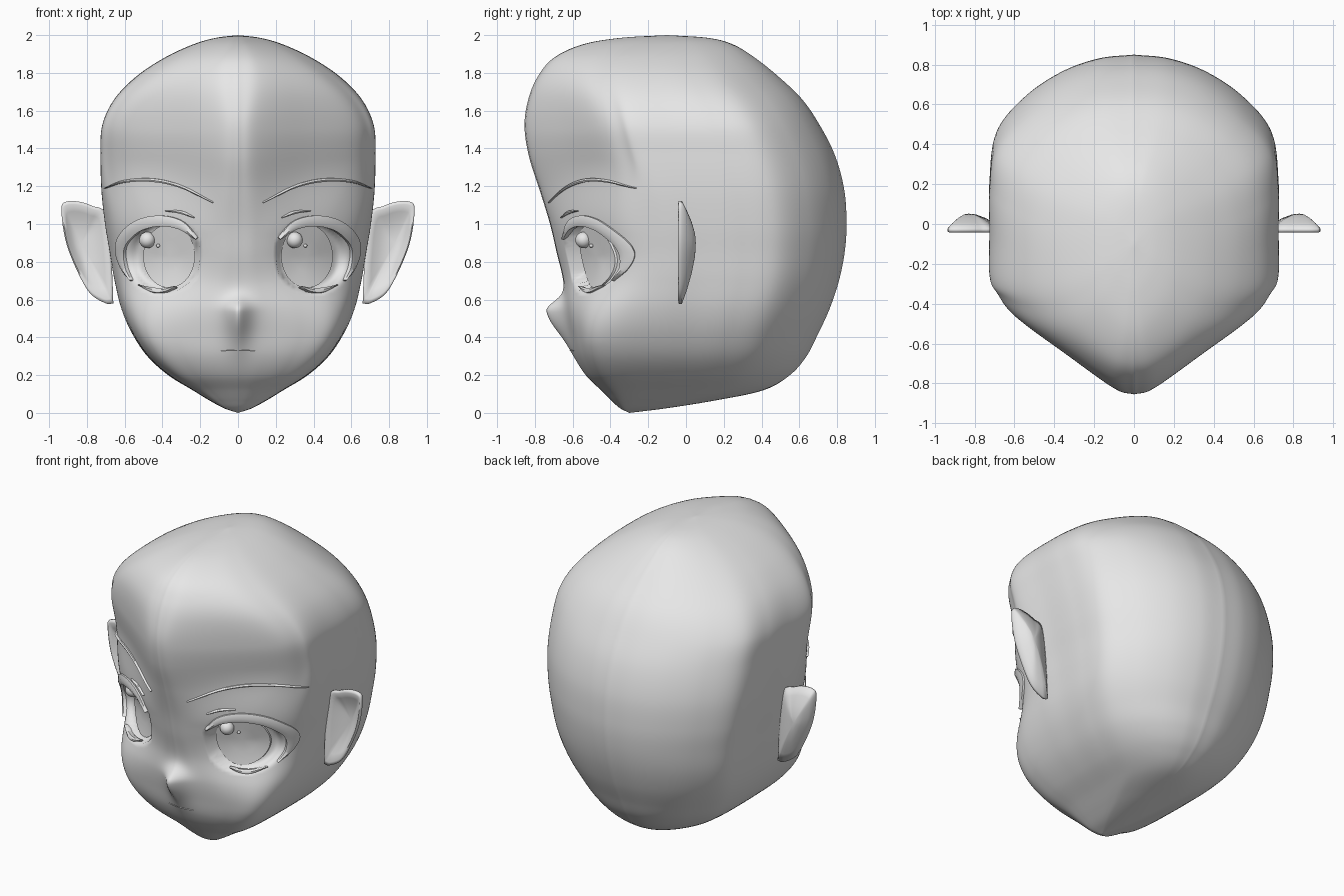
import bpy, bmesh, math
from mathutils import Vector
from mathutils.bvhtree import BVHTree

if "Cube" in bpy.data.objects:
    bpy.data.objects.remove(bpy.data.objects["Cube"])

clay = bpy.data.materials.new("light_grey")
clay.use_nodes = True
GREY = (0.8, 0.8, 0.8, 1)
clay.diffuse_color = GREY
clay.node_tree.nodes["Principled BSDF"].inputs["Base Color"].default_value = GREY


def spline(points, steps):
    """Smooth curve through points of any dimension."""
    p = [Vector(q) for q in points]
    p = [2 * p[0] - p[1]] + p + [2 * p[-1] - p[-2]]
    out = []
    for a, b, c, d in zip(p, p[1:], p[2:], p[3:]):
        for i in range(steps):
            t = i / steps
            out.append(b + (c - a) * t / 2 + (a - 2.5 * b + 2 * c - d / 2) * t * t
                       + (1.5 * (b - c) + (d - a) / 2) * t ** 3)
    return out + [p[-2]]


def smoothstep(lo, hi, v):
    t = min(1, max(0, (v - lo) / (hi - lo)))
    return t * t * (3 - 2 * t)


def finish(name, bm, angle):
    bmesh.ops.remove_doubles(bm, verts=bm.verts, dist=0.0002)
    bmesh.ops.recalc_face_normals(bm, faces=bm.faces)
    mesh = bpy.data.meshes.new(name)
    bm.to_mesh(mesh)
    bm.free()
    mesh.materials.append(clay)
    ob = bpy.data.objects.new(name, mesh)
    bpy.context.collection.objects.link(ob)
    bpy.ops.object.select_all(action='DESELECT')
    ob.select_set(True)
    bpy.context.view_layer.objects.active = ob
    bpy.ops.object.shade_smooth_by_angle(angle=math.radians(angle))


def loft(bm, rings):
    rows = [[bm.verts.new(co) for co in ring] for ring in rings]
    n = len(rows[0])
    for a, b in zip(rows, rows[1:]):
        for i in range(n):
            j = (i + 1) % n
            bm.faces.new((a[i], a[j], b[j], b[i]))
    return rows


# Head levels: height, front, back, half width
levels = spline([
    (0, -.3, -.3, 0), (.025, -.35, -.1, .075), (.065, -.395, .15, .15),
    (.12, -.45, .41, .24), (.2, -.53, .55, .37), (.3, -.585, .638, .48),
    (.42, -.615, .7, .56), (.55, -.64, .76, .615), (.7, -.65, .81, .65),
    (.85, -.685, .84, .675), (1, -.72, .85, .7), (1.18, -.775, .838, .72),
    (1.36, -.832, .79, .725), (1.52, -.855, .71, .717), (1.66, -.835, .615, .655),
    (1.78, -.785, .49, .54), (1.88, -.7, .365, .39), (1.95, -.55, .25, .24),
    (1.985, -.35, .12, .12), (2, -.1, -.1, 0)], 9)

# Half outlines seen from above: share of width, share of depth
rear = [(1, .37), (1, .5), (1, .64), (.955, .77), (.76, .873),
        (.51, .947), (.25, .988), (0, 1)]
brow_shape = spline([(0, 0), (.14, .02), (.49, .135), (.83, .25), (.95, .32)] + rear, 10)
eye_shape = spline([(0, 0), (.14, .008), (.35, .047), (.7, .145), (.92, .245)] + rear, 10)
jaw_shape = spline([(0, 0), (.28, .008), (.6, .033), (.87, .078), (.97, .18)] + rear, 10)
arc = [math.pi * i / 12 for i in range(13)]
round_shape = spline([(math.sin(a), .5 - .5 * math.cos(a)) for a in arc], 10)


def head_point(level, i, side):
    z, front, back, width = level
    s = jaw_shape[i].lerp(eye_shape[i], smoothstep(.35, .85, z))
    s = s.lerp(brow_shape[i], smoothstep(.95, 1.35, z))
    # Rounded crown and rounded back of the jaw
    s = s.lerp(round_shape[i], .65 * smoothstep(1.5, 1.9, z))
    s = s.lerp(round_shape[i], .35 * smoothstep(40, 70, i) * (1 - smoothstep(.15, .7, z)))
    x, y = width * s.x, front + (back - front) * s.y
    if y < 0:
        # Nose tip
        tall = .065 if z > .54 else .16
        y -= .1 * math.exp(-(abs(x) / .07) ** 1.6 - ((z - .54) / tall) ** 2)
    return Vector((side * x, y, z))


bm = bmesh.new()
last = len(eye_shape) - 1
loft(bm, [[head_point(lv, i, 1) for i in range(last + 1)] +
          [head_point(lv, i, -1) for i in range(last - 1, 0, -1)] for lv in levels])
bmesh.ops.remove_doubles(bm, verts=bm.verts, dist=0.0002)
bmesh.ops.recalc_face_normals(bm, faces=bm.faces)
skin = BVHTree.FromBMesh(bm)


def on_face(x, z, lift=0.0):
    hit, normal, _, _ = skin.ray_cast(Vector((x, -2, z)), Vector((0, 1, 0)))
    if normal.y > 0:
        normal = -normal
    return hit + normal * lift


# Hollow eye sockets: steep inner wall, sloping outer wall
SOCKET = .07
for v in bm.verts:
    if v.co.y < 0:
        x = abs(v.co.x)
        r = abs((x - .405) / .2) ** 2.3 + abs((v.co.z - .825) / .185) ** 2.3
        v.co.y += SOCKET * smoothstep(0, .15 + .75 * smoothstep(.4, .58, x), 1 - r)
finish("head", bm, 60)


def strip(name, path, lift, side):
    """Raised band on the face; path rows are x, z, half thickness."""
    pts = spline(path, 8)
    rings = []
    for k, p in enumerate(pts):
        d = pts[min(k + 1, len(pts) - 1)] - pts[max(k - 1, 0)]
        n = Vector((-d.y, d.x)).normalized() * p.z
        lo, hi, mid = (p.x - n.x, p.y - n.y), (p.x + n.x, p.y + n.y), (p.x, p.y)
        ring = [on_face(*lo, -.02), on_face(*lo, lift * .7), on_face(*mid, lift),
                on_face(*hi, lift * .5), on_face(*hi, -.02)]
        rings.append([Vector((side * c.x, c.y, c.z)) for c in ring])
    b = bmesh.new()
    rows = loft(b, rings)
    b.faces.new(rows[0])
    b.faces.new(rows[-1])
    finish(name, b, 50)


strips = {
    "eyebrow": ([(.13, 1.115, .002), (.3, 1.198, .007), (.45, 1.232, .009),
                 (.6, 1.225, .007), (.7, 1.19, .002)], .013),
    "eyelid_crease": ([(.23, 1.035, .002), (.3, 1.062, .008), (.38, 1.07, .002)], .013),
    "upper_lash": ([(.215, .925, .006), (.3, .995, .022), (.41, 1.017, .028),
                    (.52, .993, .03), (.595, .93, .03), (.618, .86, .024),
                    (.6, .77, .014), (.56, .7, .004)], .022),
    "lower_lash": ([(.33, .668, .003), (.39, .65, .011), (.45, .65, .012),
                    (.52, .675, .003)], .015),
}


def ear(name, side):
    outline = spline([(.66, .58), (.7, .58), (.785, .635), (.86, .77), (.915, .92),
                      (.935, 1.08), (.91, 1.118), (.84, 1.118), (.77, 1.095),
                      (.7, 1.05), (.67, .8), (.66, .58)], 5)[:-1]
    mid = Vector((.83, .9))
    # Front bowl, rolled rim, then rounded back
    shells = [(0, .005), (.3, .001), (.55, -.012), (.75, -.028), (.92, -.043), (1, -.038),
              (1, -.022), (.78, .004), (.5, .03), (.22, .048), (0, .052)]
    rings = []
    for scale, y in shells:
        ring = [mid + (p - mid) * scale for p in outline]
        rings.append([(side * q.x, y, q.y) for q in ring])
    b = bmesh.new()
    loft(b, rings)
    finish(name, b, 80)


def iris(name, side):
    rings = []
    for scale, drop in ((0, .012), (.5, .012), (1, .012), (1, -.01)):
        ring = []
        for k in range(40):
            a = math.tau * k / 40
            c = on_face(.365 + .137 * scale * math.cos(a), .83 + .168 * scale * math.sin(a))
            ring.append((side * c.x, c.y + SOCKET - drop, c.z))
        rings.append(ring)
    b = bmesh.new()
    loft(b, rings)
    finish(name, b, 40)


def glint(name, x, z, radius):
    c = on_face(x, z)
    b = bmesh.new()
    bmesh.ops.create_uvsphere(b, u_segments=24, v_segments=14, radius=radius)
    bmesh.ops.translate(b, verts=b.verts, vec=(c.x, c.y + SOCKET - .02, c.z))
    finish(name, b, 60)


for side, label in ((1, "left_"), (-1, "right_")):
    for part, (path, lift) in strips.items():
        strip(label + part, path, lift, side)
    iris(label + "iris", side)
    ear(label + "ear", side)

# Eye highlights sit on the same side of both eyes
for label, x in (("left_", .3), ("right_", -.48)):
    glint(label + "large_highlight", x, .915, .043)
    glint(label + "small_highlight", x + .057, .885, .01)

# Mouth line
strip("mouth", [(-.09, .329, .001), (0, .332, .002), (.09, .329, .001)], .003, 1)
